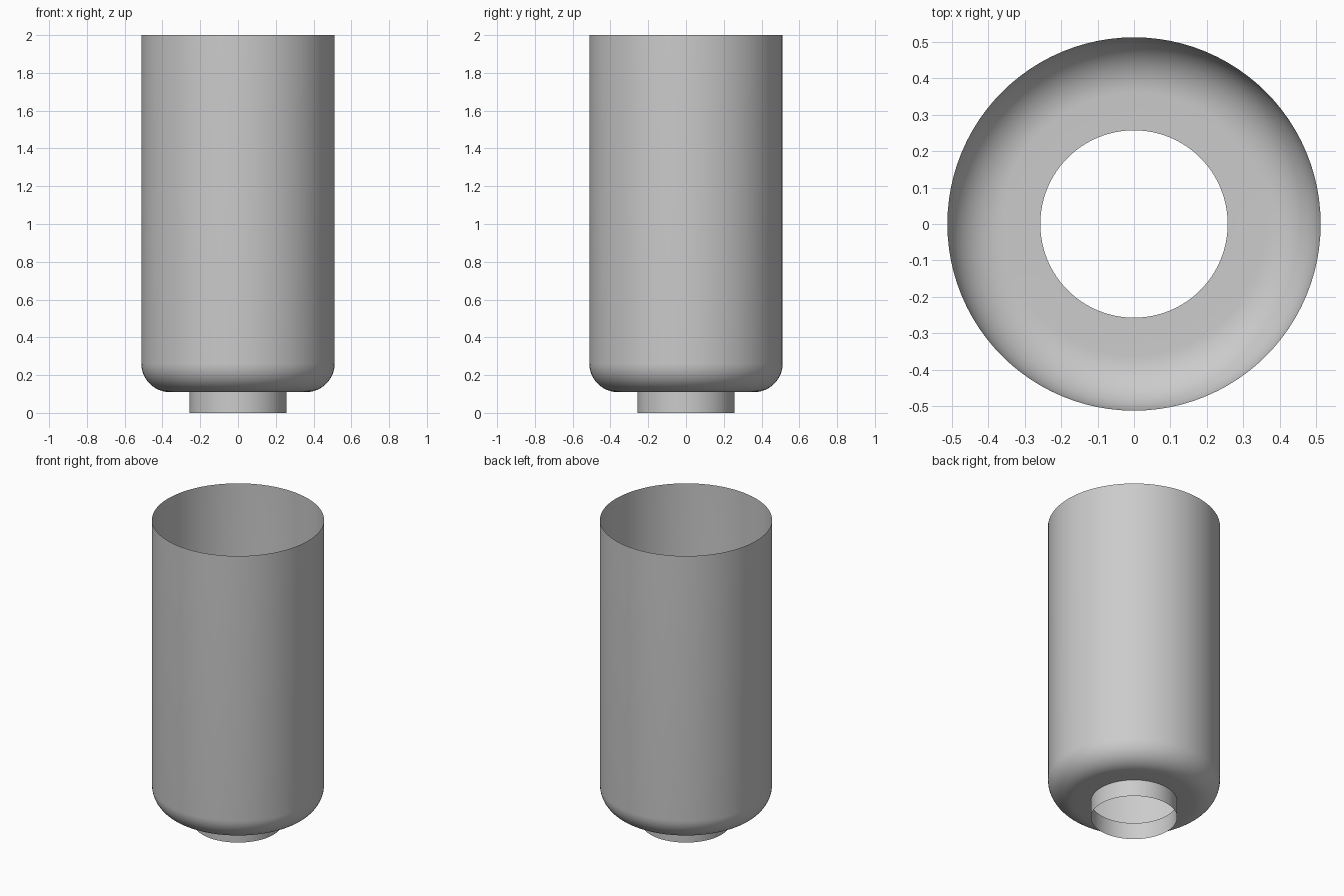
import bpy
import bmesh
from math import cos, sin, pi, radians
from mathutils import Matrix, Vector

cube = bpy.data.objects.get("Cube")
if cube:
    bpy.data.objects.remove(cube, do_unlink=True)

SEGMENTS = 96
BODY_R, NECK_R, FILLET = 0.512, 0.257, 0.152
FLOOR_Z, TOP_Z = 0.11, 2.0
FILLET_STEPS = 16

grey = bpy.data.materials.new("light_grey")
grey.use_nodes = True
grey.diffuse_color = (0.6, 0.6, 0.6, 1)
grey.node_tree.nodes["Principled BSDF"].inputs["Base Color"].default_value = (0.6, 0.6, 0.6, 1)

# Profile of the thin open shell: neck, flat floor, rounded shoulder, wall
profile = [(NECK_R, 0), (NECK_R, FLOOR_Z)]
for i in range(FILLET_STEPS + 1):
    a = pi / 2 * i / FILLET_STEPS
    profile.append((BODY_R - FILLET + FILLET * sin(a),
                    FLOOR_Z + FILLET - FILLET * cos(a)))
profile.append((BODY_R, TOP_Z))

# Revolve the profile around the vertical axis
bm = bmesh.new()
verts = [bm.verts.new((r, 0, z)) for r, z in profile]
edges = [bm.edges.new(pair) for pair in zip(verts, verts[1:])]
bmesh.ops.spin(bm, geom=verts + edges, cent=(0, 0, 0), axis=(0, 0, 1),
               angle=2 * pi, steps=SEGMENTS, use_merge=True)
bmesh.ops.remove_doubles(bm, verts=bm.verts[:], dist=0.0001)

# Face the surface outwards
bm.normal_update()
wall = max(bm.faces, key=lambda f: f.calc_center_median().z)
centre = wall.calc_center_median()
if wall.normal.dot(Vector((centre.x, centre.y, 0))) < 0:
    bmesh.ops.reverse_faces(bm, faces=bm.faces[:])

mesh = bpy.data.meshes.new("open_cup_shell")
bm.to_mesh(mesh)
bm.free()
mesh.materials.append(grey)
shell = bpy.data.objects.new("open_cup_shell", mesh)
bpy.context.collection.objects.link(shell)

# Smooth sides with a crisp neck joint
bpy.ops.object.select_all(action='DESELECT')
shell.select_set(True)
bpy.context.view_layer.objects.active = shell
bpy.ops.object.shade_smooth_by_angle(angle=radians(30))
